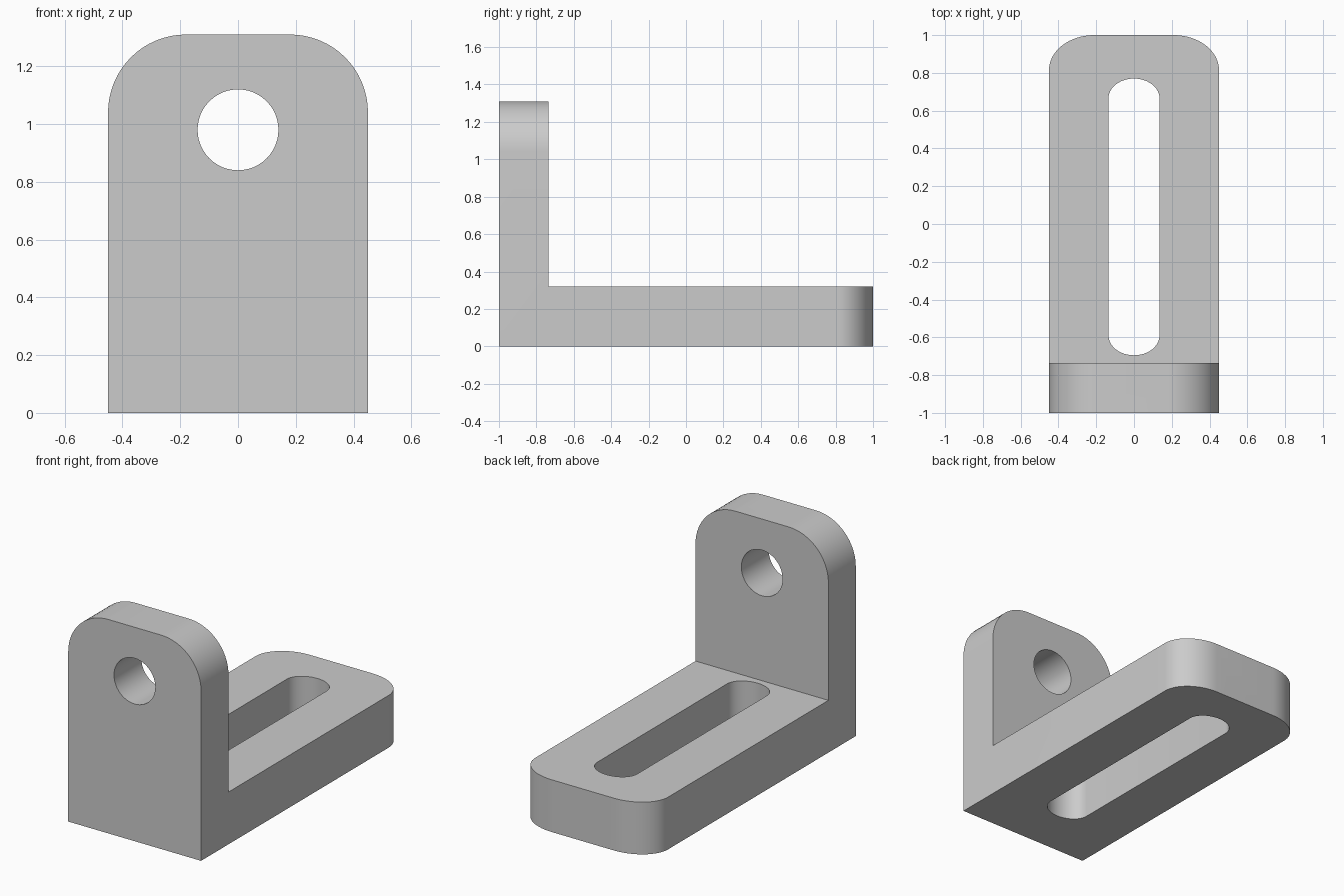
import bpy, bmesh
from math import sin, cos, pi

if "Cube" in bpy.data.objects:
    bpy.data.objects.remove(bpy.data.objects["Cube"], do_unlink=True)

WIDTH = 0.45            # half width of the bracket
HEIGHT = 1.31
BASE_TOP = 0.32
UPRIGHT_BACK = -0.735

grey = bpy.data.materials.new("plain grey")
grey.use_nodes = True
grey.diffuse_color = (0.6, 0.6, 0.6, 1)
grey.node_tree.nodes["Principled BSDF"].inputs["Base Color"].default_value = (0.6, 0.6, 0.6, 1)


def arc(cx, cy, rx, ry, start, end, steps):
    """Points on an elliptical arc, angles in half turns."""
    angles = [pi * (start + (end - start) * i / steps) for i in range(steps + 1)]
    return [(cx + rx * cos(a), cy + ry * sin(a)) for a in angles]


def prism(name, outline, place, low, high):
    """Extrude a 2D outline; place maps (u, v, depth) to x, y, z."""
    bm = bmesh.new()
    ends = [[bm.verts.new(place(u, v, d)) for u, v in outline] for d in (low, high)]
    for ring in ends:
        bm.faces.new(ring)
    n = len(outline)
    for i in range(n):
        j = (i + 1) % n
        bm.faces.new((ends[0][i], ends[0][j], ends[1][j], ends[1][i]))
    bmesh.ops.recalc_face_normals(bm, faces=bm.faces)
    mesh = bpy.data.meshes.new(name)
    bm.to_mesh(mesh)
    bm.free()
    mesh.materials.append(grey)
    obj = bpy.data.objects.new(name, mesh)
    bpy.context.collection.objects.link(obj)
    return obj


def carve(target, tool, operation):
    """Apply a boolean and remove its tool."""
    tool.hide_render = True
    mod = target.modifiers.new(tool.name, "BOOLEAN")
    mod.operation, mod.object, mod.solver = operation, tool, "EXACT"
    bpy.context.view_layer.objects.active = target
    bpy.ops.object.modifier_apply(modifier=mod.name)
    bpy.data.objects.remove(tool, do_unlink=True)


def rounded_end(bottom, top, rx, ry):
    """Plate outline with its two far corners rounded."""
    return ([(-WIDTH, bottom), (WIDTH, bottom)]
            + arc(WIDTH - rx, top - ry, rx, ry, 0, 0.5, 16)
            + arc(rx - WIDTH, top - ry, rx, ry, 0.5, 1, 16))


along_x = lambda u, v, d: (d, u, v)
along_y = lambda u, v, d: (u, d, v)
along_z = lambda u, v, d: (u, v, d)

# L-shaped body
side = [(-1, 0), (1, 0), (1, BASE_TOP), (UPRIGHT_BACK, BASE_TOP),
        (UPRIGHT_BACK, HEIGHT), (-1, HEIGHT)]
bracket = prism("angle_bracket", side, along_x, -0.6, 0.6)

# Trim to the rounded upright and the rounded foot
carve(bracket, prism("upright_trim", rounded_end(-0.2, HEIGHT, 0.27, 0.27),
                     along_y, -1.2, 1.2), "INTERSECT")
carve(bracket, prism("foot_trim", rounded_end(-1.2, 1, 0.24, 0.185),
                     along_z, -0.2, 1.6), "INTERSECT")

# Round hole through the upright
carve(bracket, prism("hole_cutter", arc(0, 0.98, 0.14, 0.14, 0, 2, 48)[:-1],
                     along_y, -1.2, -0.5), "DIFFERENCE")

# Long slot through the foot
slot = arc(0, 0.665, 0.135, 0.105, 0, 1, 24) + arc(0, -0.59, 0.135, 0.105, 1, 2, 24)
carve(bracket, prism("slot_cutter", slot, along_z, -0.2, 0.6), "DIFFERENCE")

# Smooth the curves, keep the edges crisp
bpy.ops.object.select_all(action="DESELECT")
bracket.select_set(True)
bpy.context.view_layer.objects.active = bracket
bpy.ops.object.shade_smooth_by_angle(angle=pi / 6)
